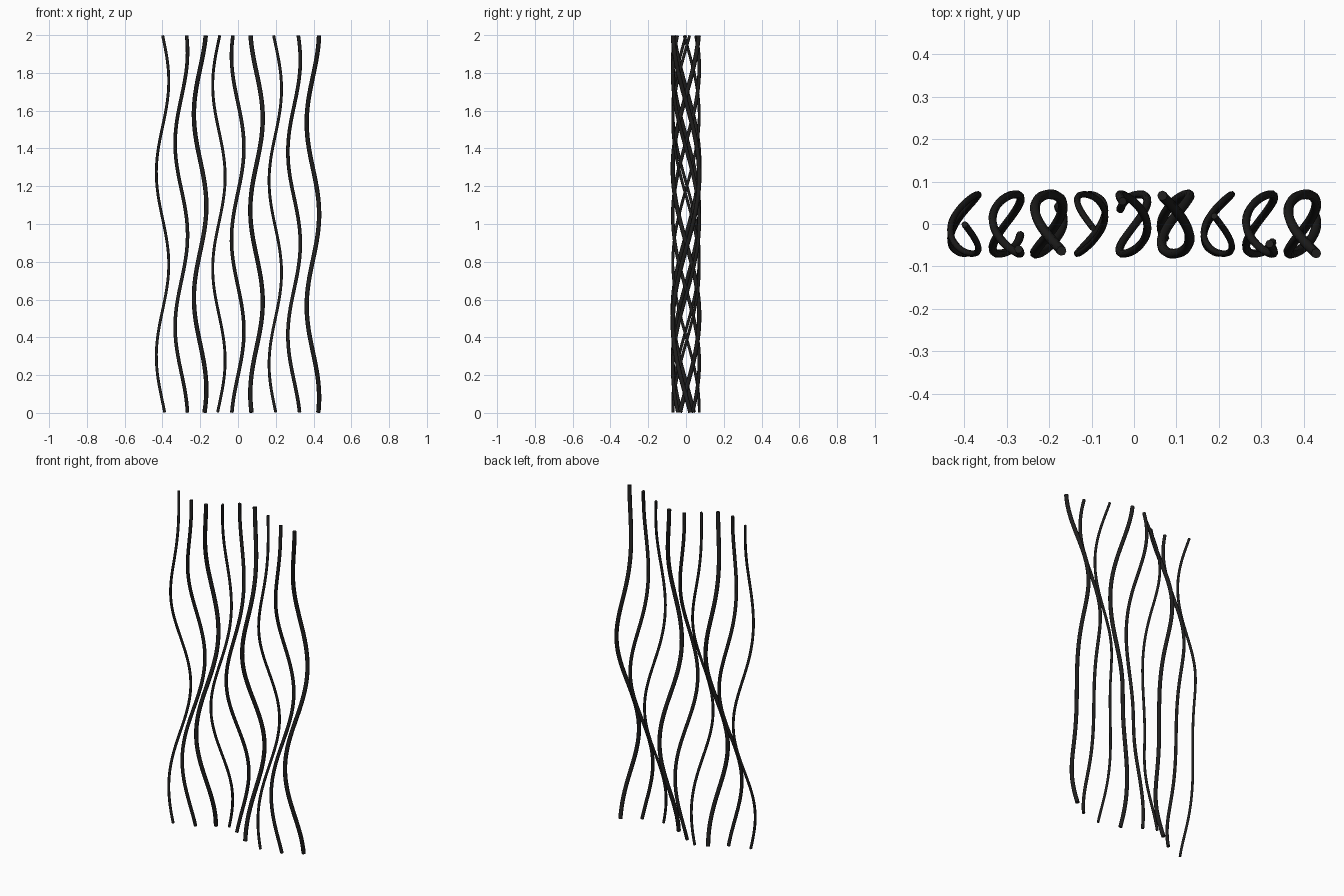
import bpy
import math

if "Cube" in bpy.data.objects:
    bpy.data.objects.remove(bpy.data.objects["Cube"])

HEIGHT = 2.0
SPACING = 0.0995
RADII = (0.0077, 0.0097, 0.0117)   # thin, medium, thick in turn
SWAY_X, FREQ_X = 0.033, 6.47       # sideways wave
SWAY_Y, FREQ_Y = 0.070, 4.03       # front-to-back wave
STEPS = 64

black = bpy.data.materials.new("soft_black")
black.diffuse_color = (0.0135, 0.013, 0.0125, 1)
black.use_nodes = True
black.node_tree.nodes["Principled BSDF"].inputs["Base Color"].default_value = black.diffuse_color


def strand(i):
    """One wavy tube hanging from the top, its phase shifted by its index."""
    curve = bpy.data.curves.new(f"strand_{i + 1}", 'CURVE')
    curve.dimensions = '3D'
    curve.bevel_depth = RADII[i % 3]
    curve.bevel_resolution = 2
    curve.use_fill_caps = True
    line = curve.splines.new('POLY')
    line.points.add(STEPS)
    for n, p in enumerate(line.points):
        d = 0.003 + (HEIGHT - 0.006) * n / STEPS
        x = (i - 4) * SPACING - 0.0015 + SWAY_X * math.sin(FREQ_X * d + i)
        y = -SWAY_Y * math.sin(FREQ_Y * d + i)
        p.co = (x, y, HEIGHT - d, 1)
    curve.materials.append(black)
    obj = bpy.data.objects.new(f"strand_{i + 1}", curve)
    bpy.context.collection.objects.link(obj)
    return obj


# Row of nine strands, turned into smooth meshes
strands = [strand(i) for i in range(9)]
for obj in strands:
    bpy.ops.object.select_all(action='DESELECT')
    obj.select_set(True)
    bpy.context.view_layer.objects.active = obj
    bpy.ops.object.convert(target='MESH')
    bpy.ops.object.shade_smooth_by_angle(angle=math.radians(50))
